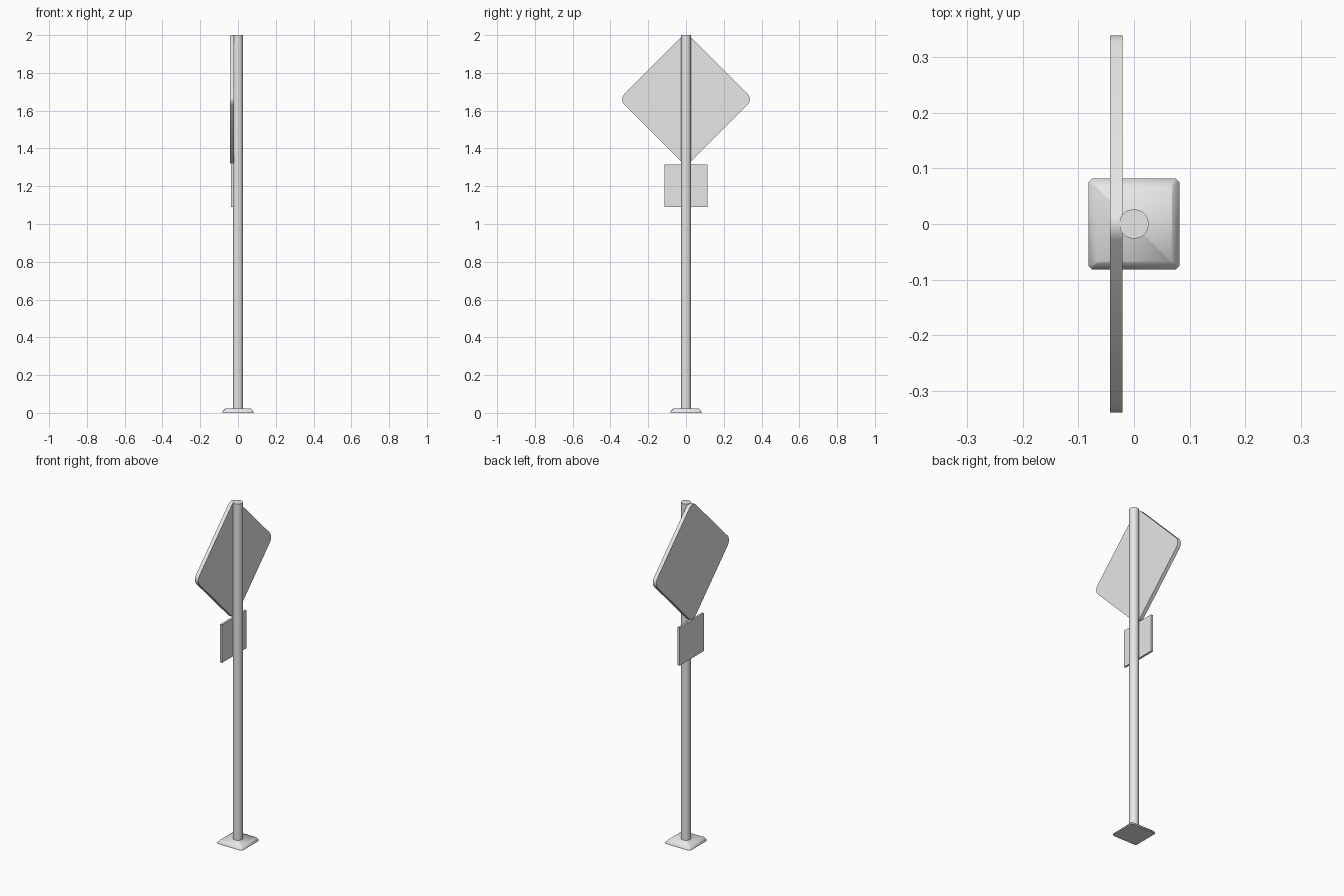
import bpy, bmesh, math
from mathutils import Matrix, Vector

if "Cube" in bpy.data.objects:
    bpy.data.objects.remove(bpy.data.objects["Cube"], do_unlink=True)

# Single plain grey metal
grey = bpy.data.materials.new("light_grey_metal")
grey.use_nodes = True
grey.diffuse_color = (0.8, 0.8, 0.8, 1)
grey.node_tree.nodes["Principled BSDF"].inputs["Base Color"].default_value = (0.8, 0.8, 0.8, 1)


def finish(bm, name, smooth_angle=None):
    bmesh.ops.recalc_face_normals(bm, faces=bm.faces)
    mesh = bpy.data.meshes.new(name)
    bm.to_mesh(mesh)
    bm.free()
    mesh.materials.append(grey)
    obj = bpy.data.objects.new(name, mesh)
    bpy.context.collection.objects.link(obj)
    if smooth_angle:
        bpy.ops.object.select_all(action='DESELECT')
        obj.select_set(True)
        bpy.context.view_layer.objects.active = obj
        bpy.ops.object.shade_smooth_by_angle(angle=math.radians(smooth_angle))
    return obj


def box(size, centre):
    bm = bmesh.new()
    bmesh.ops.create_cube(bm, size=1)
    bmesh.ops.scale(bm, vec=size, verts=bm.verts)
    bmesh.ops.translate(bm, vec=centre, verts=bm.verts)
    return bm


# Pole
bm = bmesh.new()
bmesh.ops.create_cone(bm, cap_ends=True, segments=12, radius1=0.027, radius2=0.027,
                      depth=2, matrix=Matrix.Translation((0, 0, 1)))
finish(bm, "pole", 40)

# Foot plate: clipped corners and a sloped rim
bm = box((0.164, 0.164, 0.022), (0, 0, 0.011))
upright = [e for e in bm.edges if abs(e.verts[0].co.z - e.verts[1].co.z) > 0.01]
bmesh.ops.bevel(bm, geom=upright, offset=0.007, segments=1, affect='EDGES')
rim = [e for e in bm.edges if all(v.co.z > 0.02 for v in e.verts)]
bmesh.ops.bevel(bm, geom=rim, offset=0.015, segments=1, affect='EDGES')
finish(bm, "foot_plate", 60)

# Diamond sign: square plate with rounded corners, turned on its point
bm = box((0.022, 0.502, 0.502), (0, 0, 0))
corners = [e for e in bm.edges if abs(e.verts[0].co.x - e.verts[1].co.x) > 0.01]
bmesh.ops.bevel(bm, geom=corners, offset=0.04, segments=4, profile=0.5, affect='EDGES')
bmesh.ops.rotate(bm, cent=Vector(), matrix=Matrix.Rotation(math.pi / 4, 3, 'X'), verts=bm.verts)
bmesh.ops.translate(bm, vec=(-0.032, 0, 1.66), verts=bm.verts)
finish(bm, "diamond_sign", 40)

# Small square sign below
finish(box((0.012, 0.226, 0.224), (-0.031, 0, 1.202)), "small_sign")
